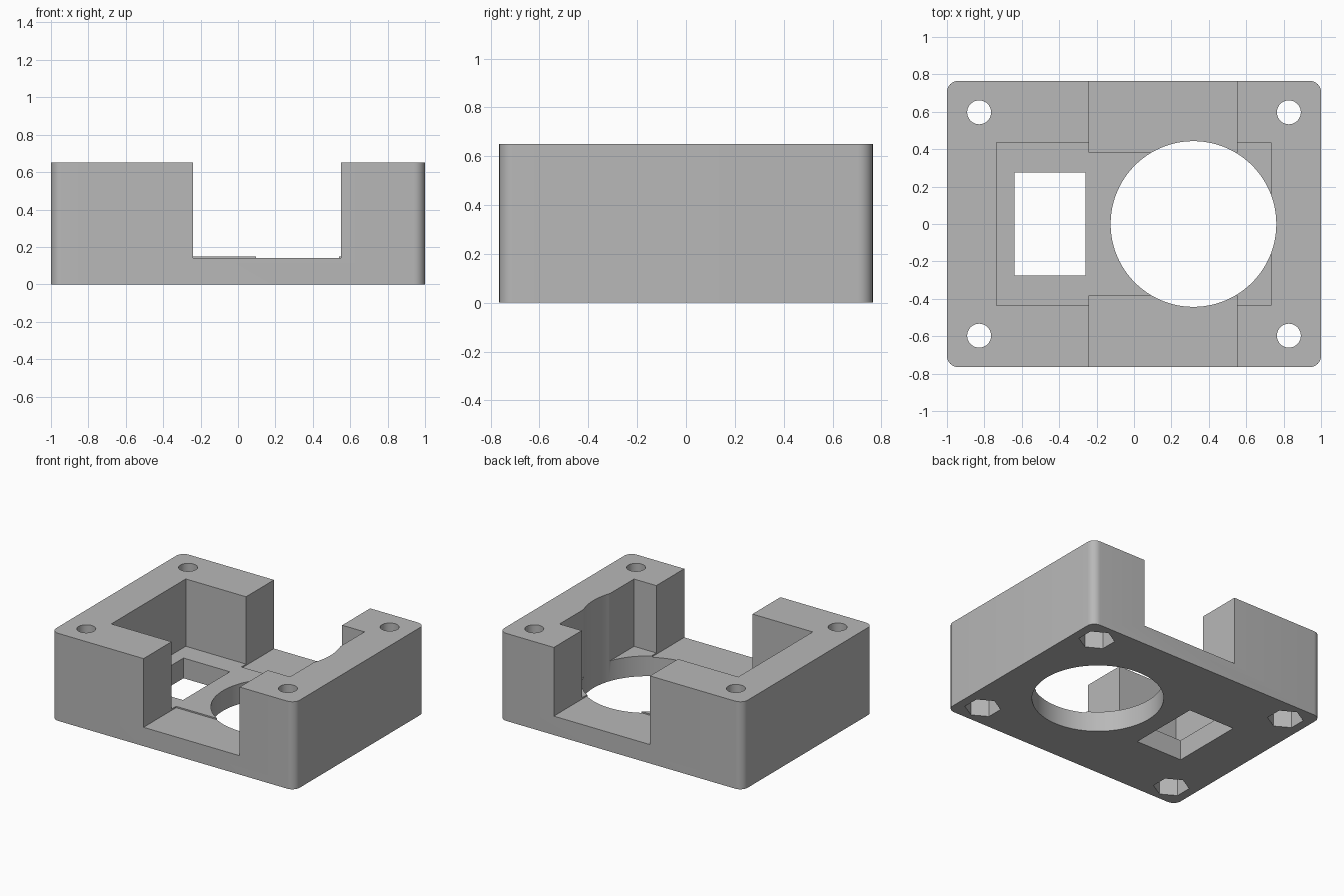
import bpy, bmesh, math

cube = bpy.data.objects.get("Cube")
if cube:
    bpy.data.objects.remove(cube, do_unlink=True)

# Single grey material
grey = bpy.data.materials.new("plain grey")
grey.use_nodes = True
colour = (0.48, 0.48, 0.48, 1)
grey.diffuse_color = colour
grey.node_tree.nodes["Principled BSDF"].inputs["Base Color"].default_value = colour

HEIGHT, FLOOR, BELOW, ABOVE = 0.65, 0.15, -0.1, 0.8


def add_box(name, x0, x1, y0, y1, z0, z1):
    bpy.ops.mesh.primitive_cube_add(
        size=1, location=((x0 + x1) / 2, (y0 + y1) / 2, (z0 + z1) / 2))
    obj = bpy.context.object
    obj.name = name
    obj.scale = (x1 - x0, y1 - y0, z1 - z0)
    bpy.ops.object.transform_apply(location=True, rotation=True, scale=True)
    return obj


def add_prism(name, x, y, radius, z0, z1, sides=64, turn=0):
    bpy.ops.mesh.primitive_cylinder_add(
        vertices=sides, radius=radius, depth=z1 - z0,
        location=(x, y, (z0 + z1) / 2), rotation=(0, 0, turn))
    obj = bpy.context.object
    obj.name = name
    return obj


def cut(body, cutter):
    cutter.hide_render = True
    mod = body.modifiers.new(cutter.name, 'BOOLEAN')
    mod.operation, mod.solver, mod.object = 'DIFFERENCE', 'EXACT', cutter
    bpy.context.view_layer.objects.active = body
    bpy.ops.object.modifier_apply(modifier=mod.name)
    bpy.data.objects.remove(cutter, do_unlink=True)


# Solid block with rounded upright edges
housing = add_box("housing", -1, 1, -0.765, 0.765, 0, HEIGHT)
bm = bmesh.new()
bm.from_mesh(housing.data)
upright = [e for e in bm.edges
           if abs(e.verts[0].co.z - e.verts[1].co.z) > 0.1]
bmesh.ops.bevel(bm, geom=upright, offset=0.06, segments=8,
                profile=0.5, affect='EDGES')
bm.to_mesh(housing.data)
bm.free()
housing.data.materials.append(grey)

# Open pocket, then the front and back gaps with a slightly lower sill
cut(housing, add_box("pocket", -0.735, 0.733, -0.437, 0.437, FLOOR, ABOVE))
for side in (-1, 1):
    y0, y1 = sorted((side * 0.383, side * 0.9))
    cut(housing, add_box("gap", -0.24, 0.55, y0, y1, 0.14, ABOVE))

# Round and rectangular openings through the floor
cut(housing, add_prism("round_opening", 0.318, 0, 0.443, BELOW, ABOVE, 96))
cut(housing, add_box("window", -0.64, -0.26, -0.275, 0.275, BELOW, 0.3))

# Corner screw holes with hexagonal nut recesses underneath
for sx in (-1, 1):
    for sy in (-1, 1):
        x, y = sx * 0.828, sy * 0.597
        cut(housing, add_prism("screw_hole", x, y, 0.064, BELOW, ABOVE, 40))
        cut(housing, add_prism("nut_recess", x, y, 0.122, BELOW, 0.2, 6))

for poly in housing.data.polygons:
    poly.material_index = 0
bpy.ops.object.select_all(action='DESELECT')
housing.select_set(True)
bpy.context.view_layer.objects.active = housing
bpy.ops.object.shade_smooth_by_angle(angle=math.radians(30))
